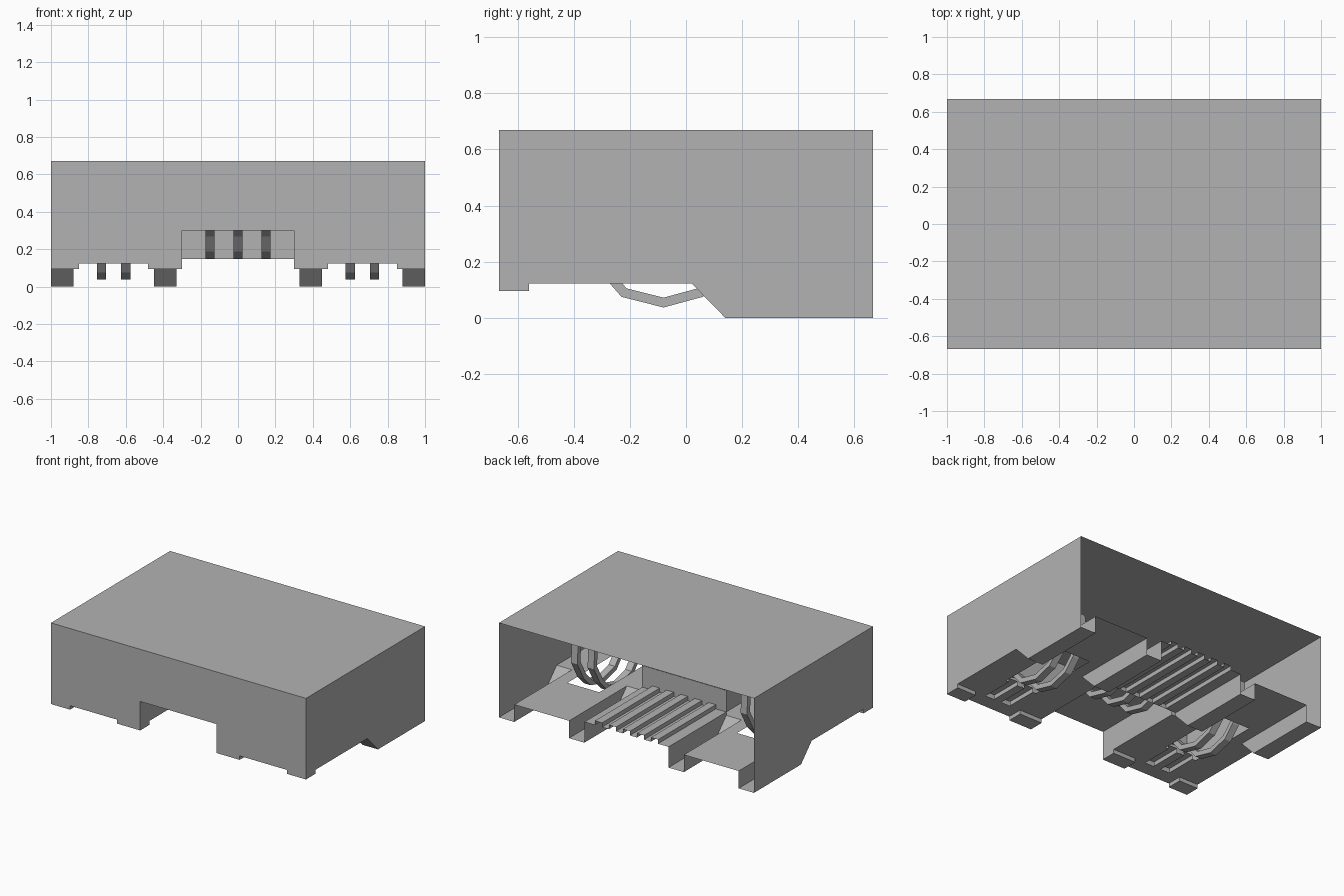
import bpy

cube = bpy.data.objects.get("Cube")
if cube:
    bpy.data.objects.remove(cube, do_unlink=True)

grey = bpy.data.materials.new("plain grey")
grey.use_nodes = True
COLOR = (0.45, 0.45, 0.45, 1)
grey.diffuse_color = COLOR
grey.node_tree.nodes["Principled BSDF"].inputs["Base Color"].default_value = COLOR

W, D, H = 1.0, 0.667, 0.67      # half width, half depth, height
LIP, FLOOR, MID, ROOF = 0.095, 0.123, 0.147, 0.3
LIP_Y, WALL_Y, RAMP_Y = -0.56, 0.02, 0.14


def sheet(name, faces, mirror=False):
    """One object made of separate polygons."""
    verts, index = [], []
    for face in faces:
        index.append(range(len(verts), len(verts) + len(face)))
        verts += face
    mesh = bpy.data.meshes.new(name)
    mesh.from_pydata(verts, [], [list(i) for i in index])
    mesh.materials.append(grey)
    obj = bpy.data.objects.new(name, mesh)
    bpy.context.collection.objects.link(obj)
    if mirror:
        obj.modifiers.new("Mirror", 'MIRROR').use_mirror_merge = False
    return obj


def level(x0, x1, y0, y1, z):
    return [(x0, y0, z), (x1, y0, z), (x1, y1, z), (x0, y1, z)]


def across(x0, x1, y, z0, z1):
    return [(x0, y, z0), (x1, y, z0), (x1, y, z1), (x0, y, z1)]


def along(x, points):
    return [(x, y, z) for y, z in points]


def sweep_x(x0, x1, path):
    """Strip of width x0..x1 following a y, z path."""
    return [[(x0, *p), (x1, *p), (x1, *q), (x0, *q)] for p, q in zip(path, path[1:])]


def sweep_y(y0, y1, path):
    """Strip running y0..y1 with an x, z section."""
    return [[(a[0], y0, a[1]), (b[0], y0, b[1]), (b[0], y1, b[1]), (a[0], y1, a[1])]
            for a, b in zip(path, path[1:])]


def ribbed(x0, x1, centres, half, z, rise):
    """Section of a floor with raised square ribs."""
    path = [(x0, z)]
    for c in centres:
        path += [(c - half, z), (c - half, z + rise), (c + half, z + rise), (c + half, z)]
    return path + [(x1, z)]


# Outer shell, open at the back
sheet("top_panel", [level(-W, W, -D, D, H)])
sheet("side_wall", [along(W, [(-D, H), (-D, LIP), (LIP_Y, LIP), (LIP_Y, FLOOR),
                              (WALL_Y, FLOOR), (RAMP_Y, 0), (D, 0), (D, H)])], True)
half = [(0.3, ROOF), (0.3, LIP), (0.48, LIP), (0.48, FLOOR), (0.85, FLOOR), (0.85, LIP), (W, LIP), (W, H)]
outline = half + [(-x, z) for x, z in reversed(half)]
sheet("front_wall", [[(x, -D, z) for x, z in outline]])

# Lowered blocks along the front edge
blocks = []
for x0, x1 in ((0.3, 0.48), (0.85, W)):
    blocks += [level(x0, x1, -D, LIP_Y, LIP), across(x0, x1, LIP_Y, LIP, FLOOR)]
for x in (0.3, 0.48, 0.85):
    blocks.append(along(x, [(-D, LIP), (LIP_Y, LIP), (LIP_Y, FLOOR), (-D, FLOOR)]))
sheet("front_lip_block", blocks, True)

# Hollow feet with a sloping front
feet = []
foot_path = [(LIP_Y, FLOOR), (WALL_Y, FLOOR), (RAMP_Y, 0), (D, 0)]
for x0, x1 in ((0.33, 0.45), (0.88, W)):
    feet += sweep_x(x0, x1, foot_path)
for x, z in ((0.33, MID), (0.45, FLOOR), (0.88, FLOOR)):
    feet.append(along(x, [(WALL_Y, z), (WALL_Y, FLOOR), (RAMP_Y, 0), (D, 0), (D, z)]))
feet.append(level(0.3, 0.33, LIP_Y, WALL_Y, FLOOR))
sheet("foot_channel", feet, True)

# Side trays with an opening for the springs
SLOT0, SLOT1 = -0.33, 0.2
SPRINGS = (0.6, 0.73)
tray = [level(0.45, 0.88, -D, LIP_Y, FLOOR),
        level(0.45, 0.54, SLOT0, SLOT1, FLOOR),
        level(0.79, 0.88, SLOT0, SLOT1, FLOOR),
        level(0.45, 0.88, SLOT1, D, FLOOR)]
tray += sweep_y(LIP_Y, SLOT0, ribbed(0.45, 0.88, SPRINGS, 0.035, FLOOR, 0.03))
sheet("side_tray", tray, True)

# Raised pocket in the middle of the front
sheet("pocket", [level(-0.3, 0.3, -D, WALL_Y, ROOF),
                 across(-0.33, 0.33, WALL_Y, MID, ROOF)])
sheet("pocket_side", [along(0.3, [(-D, FLOOR), (WALL_Y, FLOOR), (WALL_Y, ROOF), (-D, ROOF)])], True)

# Ribbed middle floor
ribs = [i * 0.11 for i in range(-2, 3)]
sheet("middle_floor", sweep_y(WALL_Y, D, ribbed(-0.33, 0.33, ribs, 0.028, MID, 0.03)))


# Bent contact springs
def spring(name, x, path, mirror=False):
    obj = sheet(name, [], mirror)
    verts = [(x + s * 0.025, y, z) for y, z in path for s in (-1, 1)]
    faces = [(i, i + 1, i + 3, i + 2) for i in range(0, len(verts) - 2, 2)]
    obj.data.from_pydata(verts, [], faces)
    solid = obj.modifiers.new("Solidify", 'SOLIDIFY')
    solid.thickness, solid.offset = 0.035, 1


bend = [(-0.36, 0.19), (-0.3, 0.155), (-0.23, 0.075), (-0.08, 0.037), (0.06, 0.075)]
for x in SPRINGS:
    spring("side_spring", x, bend + [(0.14, 0.155), (0.21, 0.28), (0.2, 0.45)], True)
for x in (-0.15, 0, 0.15):
    spring("middle_spring", x, [(y, z + 0.113) for y, z in bend[:4]] + [(WALL_Y, 0.178)])
